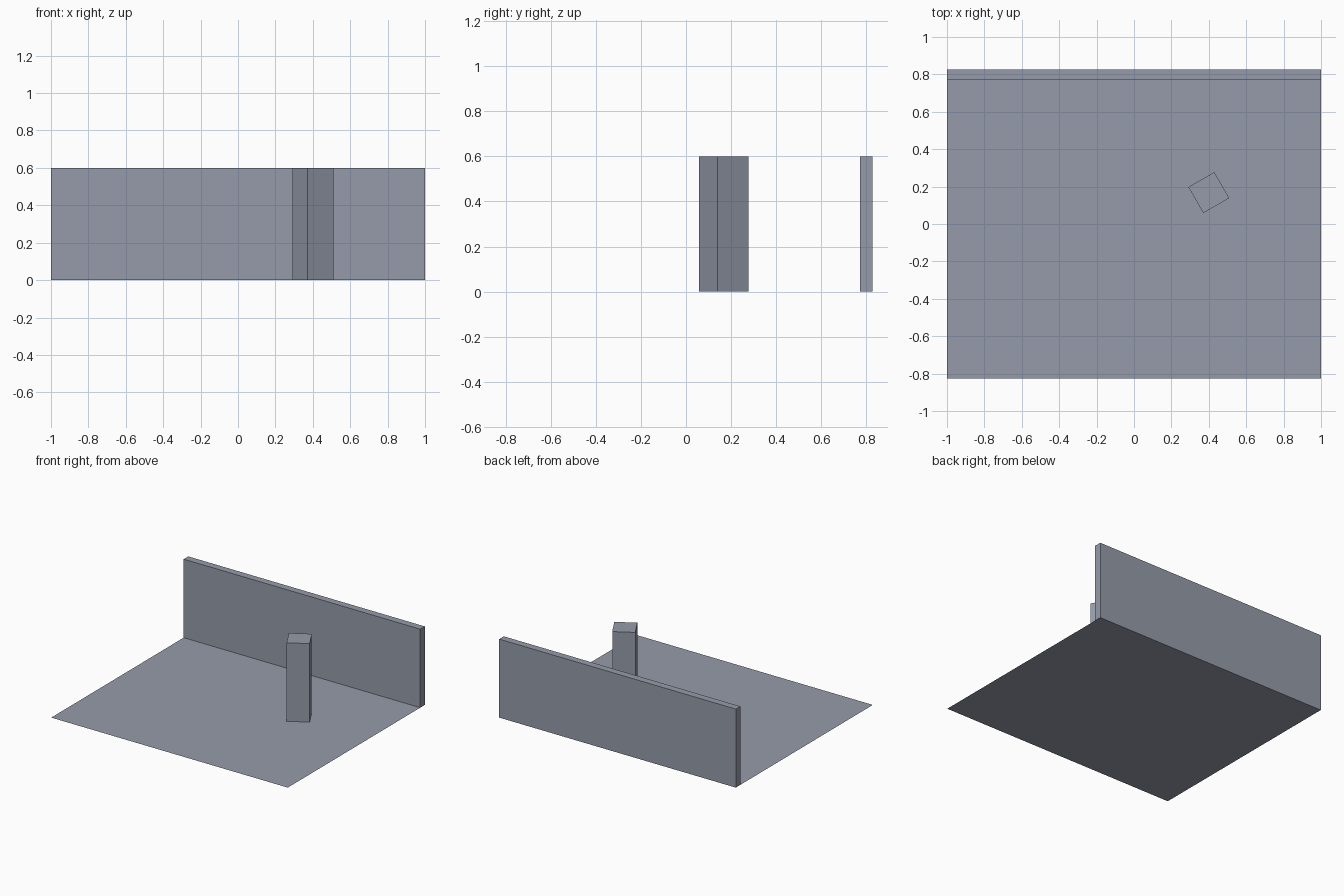
import bpy
from math import radians

default = bpy.data.objects.get("Cube")
if default:
    bpy.data.objects.remove(default, do_unlink=True)

# Single flat material
COLOUR = (0.30, 0.33, 0.40, 1.0)
grey = bpy.data.materials.new("blue_grey")
grey.use_nodes = True
grey.diffuse_color = COLOUR
shader = next(n for n in grey.node_tree.nodes if n.type == "BSDF_PRINCIPLED")
shader.inputs["Base Color"].default_value = COLOUR

WIDTH, DEPTH, HEIGHT = 2.0, 1.654, 0.6
WALL = 0.055


def finish(name, size):
    """Name the new object, bake its size and give it the material."""
    obj = bpy.context.object
    obj.name = obj.data.name = name
    for v in obj.data.vertices:
        v.co = [c * s for c, s in zip(v.co, size)]
    obj.data.materials.append(grey)
    return obj


def box(name, size, x, y, turn=0.0):
    """Upright box standing on the floor."""
    bpy.ops.mesh.primitive_cube_add(size=1, location=(x, y, size[2] / 2),
                                    rotation=(0, 0, radians(turn)))
    return finish(name, size)


# Thin floor sheet
bpy.ops.mesh.primitive_plane_add(size=1, location=(0, 0, 0))
finish("floor", (WIDTH, DEPTH, 1))

# Wall along the back edge
box("back_wall", (WIDTH, WALL, HEIGHT), 0, (DEPTH - WALL) / 2)

# Square pillar, turned on its axis
box("pillar", (0.16, 0.16, HEIGHT), 0.40, 0.168, turn=30)
